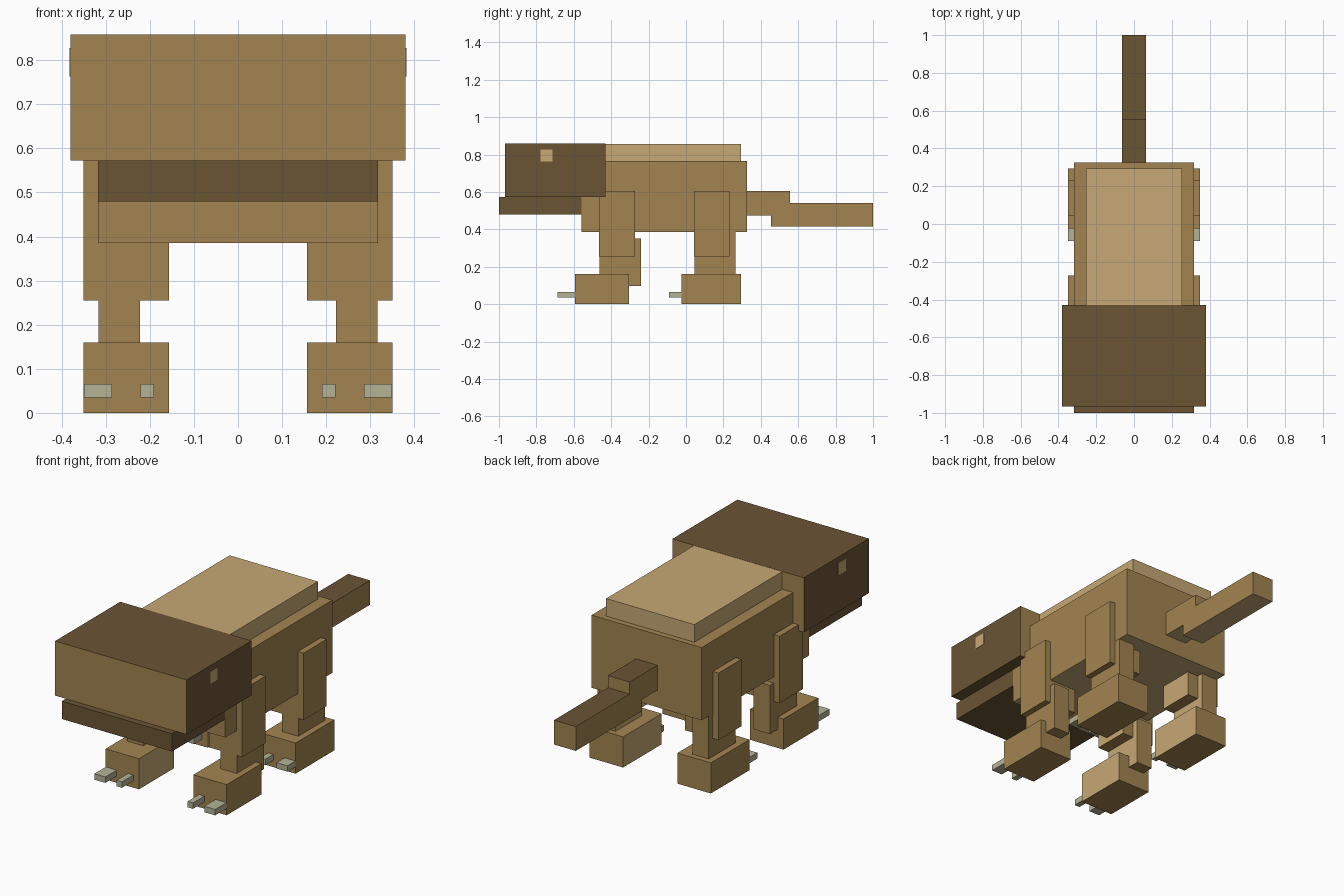
import bpy
import bmesh
from mathutils import Vector

cube = bpy.data.objects.get("Cube")
if cube:
    bpy.data.objects.remove(cube, do_unlink=True)


def material(name, rgb):
    mat = bpy.data.materials.new(name)
    mat.use_nodes = True
    colour = (*rgb, 1.0)
    mat.diffuse_color = colour
    mat.node_tree.nodes["Principled BSDF"].inputs["Base Color"].default_value = colour
    return mat


TAN = material("tan hide", (0.366, 0.231, 0.082))
LIGHT = material("light tan", (0.571, 0.392, 0.178))
DARK = material("dark brown", (0.147, 0.089, 0.034))
CLAW = material("claw grey", (0.456, 0.448, 0.305))

DIRECTIONS = {
    "left": Vector((1, 0, 0)), "right": Vector((-1, 0, 0)),
    "back": Vector((0, 1, 0)), "front": Vector((0, -1, 0)),
    "top": Vector((0, 0, 1)), "bottom": Vector((0, 0, -1)),
}


def box(name, x, y, z, base, **face_colours):
    """Box between (low, high) ranges; named sides can take another material."""
    lo, hi = Vector((min(x), y[0], z[0])), Vector((max(x), y[1], z[1]))
    centre, size = (lo + hi) / 2, hi - lo
    bm = bmesh.new()
    bmesh.ops.create_cube(bm, size=1)
    for v in bm.verts:
        v.co = v.co * size
    bm.normal_update()
    mats = [base]
    for side, mat in face_colours.items():
        if mat not in mats:
            mats.append(mat)
        for f in bm.faces:
            if f.normal.dot(DIRECTIONS[side]) > 0.9:
                f.material_index = mats.index(mat)
    mesh = bpy.data.meshes.new(name)
    bm.to_mesh(mesh)
    bm.free()
    for mat in mats:
        mesh.materials.append(mat)
    obj = bpy.data.objects.new(name, mesh)
    obj.location = centre
    bpy.context.collection.objects.link(obj)
    return obj


# Body and raised back
box("body", (-0.318, 0.318), (-0.56, 0.325), (0.385, 0.765), TAN, bottom=LIGHT)
box("back_ridge", (-0.255, 0.255), (-0.45, 0.295), (0.75, 0.857), LIGHT)

# Head and jaw
box("head", (-0.38, 0.38), (-0.967, -0.43), (0.573, 0.858), DARK, front=TAN, back=TAN)
box("jaw", (-0.318, 0.318), (-1.0, -0.56), (0.48, 0.573), DARK)

# Tail in two steps
TAIL_X = (-0.063, 0.063)
box("tail_base", TAIL_X, (0.32, 0.555), (0.475, 0.605), TAN, top=DARK, bottom=LIGHT)
box("tail_tip", TAIL_X, (0.455, 1.0), (0.415, 0.542), TAN, top=DARK, bottom=LIGHT)


def leg(name, s, inner, thigh_y, shank_y, shank_z, foot_y, claw_y):
    """One leg; s is the side sign, inner the side facing the other leg."""
    light_inside = {inner: LIGHT}
    box(name + "_thigh", (s * 0.157, s * 0.35), thigh_y, (0.255, 0.605), TAN, **light_inside)
    box(name + "_shank", (s * 0.222, s * 0.317), shank_y, shank_z, TAN, **light_inside)
    box(name + "_foot", (s * 0.157, s * 0.35), foot_y, (0.0, 0.16), TAN, **light_inside)
    for part, x in (("outer", (0.286, 0.349)), ("inner", (0.19, 0.221))):
        box(f"{name}_{part}_claw", [s * v for v in x], claw_y, (0.035, 0.066), CLAW)


for side, s, inner in (("left", 1, "right"), ("right", -1, "left")):
    leg("front_" + side, s, inner, (-0.465, -0.272), (-0.463, -0.24),
        (0.097, 0.352), (-0.593, -0.305), (-0.687, -0.58))
    leg("rear_" + side, s, inner, (0.042, 0.232), (0.045, 0.265),
        (0.13, 0.39), (-0.024, 0.295), (-0.09, 0.0))
    # Eye plate
    box(side + "_eye", (s * 0.377, s * 0.382), (-0.777, -0.714), (0.763, 0.828), LIGHT)
